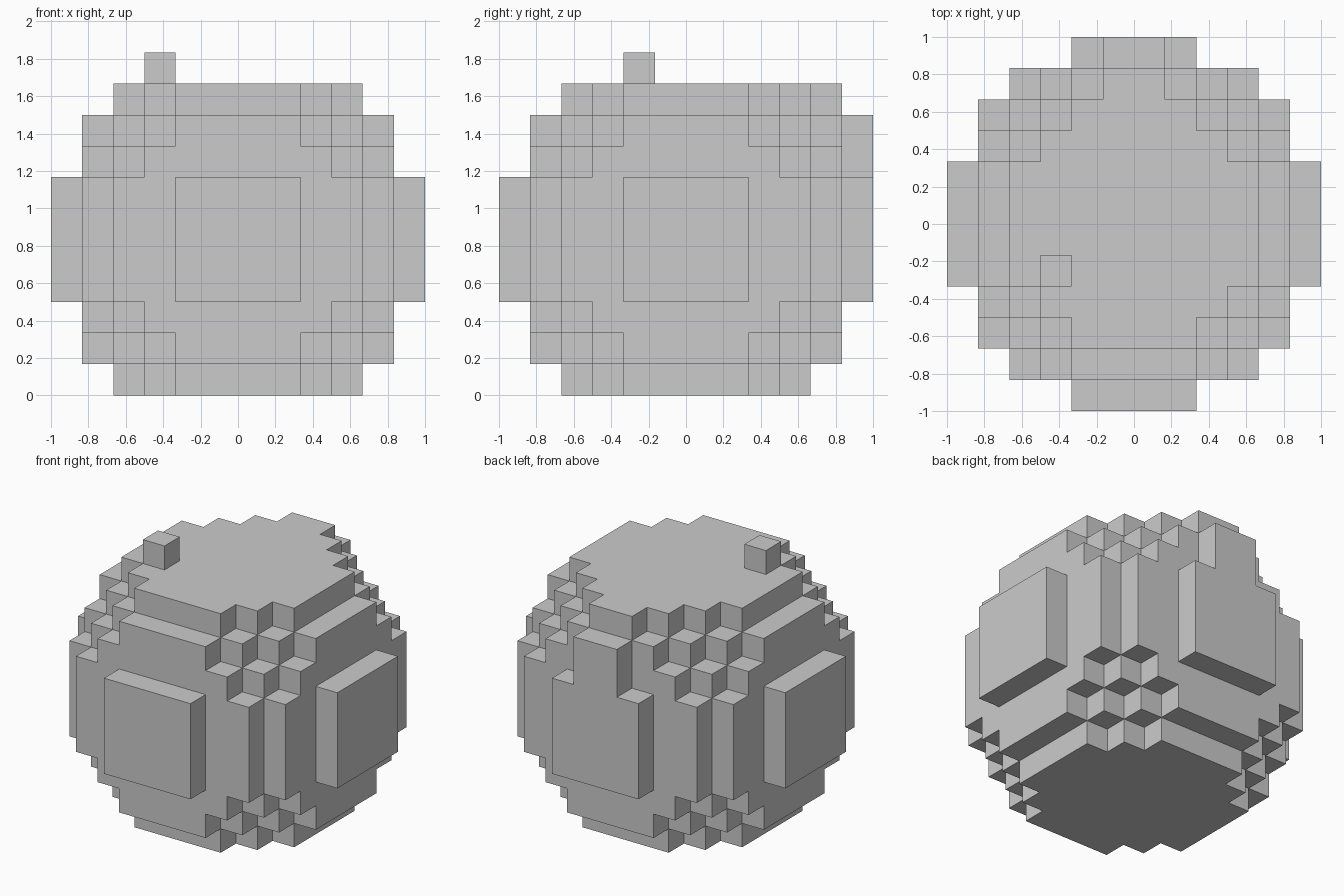
import bpy, bmesh
from itertools import product
from mathutils import Vector, Matrix

cube = bpy.data.objects.get("Cube")
if cube:
    bpy.data.objects.remove(cube, do_unlink=True)

U = 1 / 6                      # size of one block
CENTRE = Vector((0, 0, 5))     # ball centre, in blocks

grey = bpy.data.materials.new("light_grey")
grey.use_nodes = True
grey.diffuse_color = (0.6, 0.6, 0.6, 1)
grey.node_tree.nodes["Principled BSDF"].inputs["Base Color"].default_value = (0.6, 0.6, 0.6, 1)


def finish(name, bm):
    """Scale blocks to units and link the mesh as a flat shaded object."""
    bmesh.ops.remove_doubles(bm, verts=bm.verts, dist=0.001)
    bmesh.ops.recalc_face_normals(bm, faces=bm.faces)
    bmesh.ops.scale(bm, vec=(U, U, U), verts=bm.verts)
    mesh = bpy.data.meshes.new(name)
    bm.to_mesh(mesh)
    bm.free()
    mesh.materials.append(grey)
    obj = bpy.data.objects.new(name, mesh)
    bpy.context.collection.objects.link(obj)


def box(name, low, high):
    """Box between two corners given in blocks."""
    low, high = Vector(low), Vector(high)
    bm = bmesh.new()
    bmesh.ops.create_cube(bm, size=1, matrix=Matrix.Translation((low + high) / 2)
                          @ Matrix.Diagonal((*(high - low), 1)))
    finish(name, bm)


# Stepped ball: blocks whose centres lie in a sphere, outer faces only
def inside(c):
    return max(abs(v) for v in c) < 5 and c.length_squared <= 36


bm = bmesh.new()
for cell in product(range(-5, 5), repeat=3):
    c = Vector(cell) + Vector((0.5, 0.5, 0.5))
    if not inside(c):
        continue
    for axis, sign in product(range(3), (-1, 1)):
        n = Vector((0, 0, 0))
        n[axis] = sign
        if inside(c + n):
            continue
        a = Vector((0, 0, 0))
        a[(axis + 1) % 3] = 0.5
        b = n.cross(a)
        mid = CENTRE + c + n / 2
        bm.faces.new([bm.verts.new(mid + p) for p in (a + b, b - a, -a - b, a - b)])
finish("stepped_ball", bm)

# Raised square panels on the four sides
box("front_panel", (-2, -6, 3), (2, -5, 7))
box("back_panel", (-2, 5, 3), (2, 6, 7))
box("left_panel", (5, -2, 3), (6, 2, 7))
box("right_panel", (-6, -2, 3), (-5, 2, 7))

# Narrow steps climbing the back from the panel to the top
box("back_step_lower", (-1, 5, 7), (1, 6, 9))
box("back_step_upper", (-1, 4, 9), (1, 5, 10))

# Single block on top
box("top_block", (-3, -2, 10), (-2, -1, 11))
